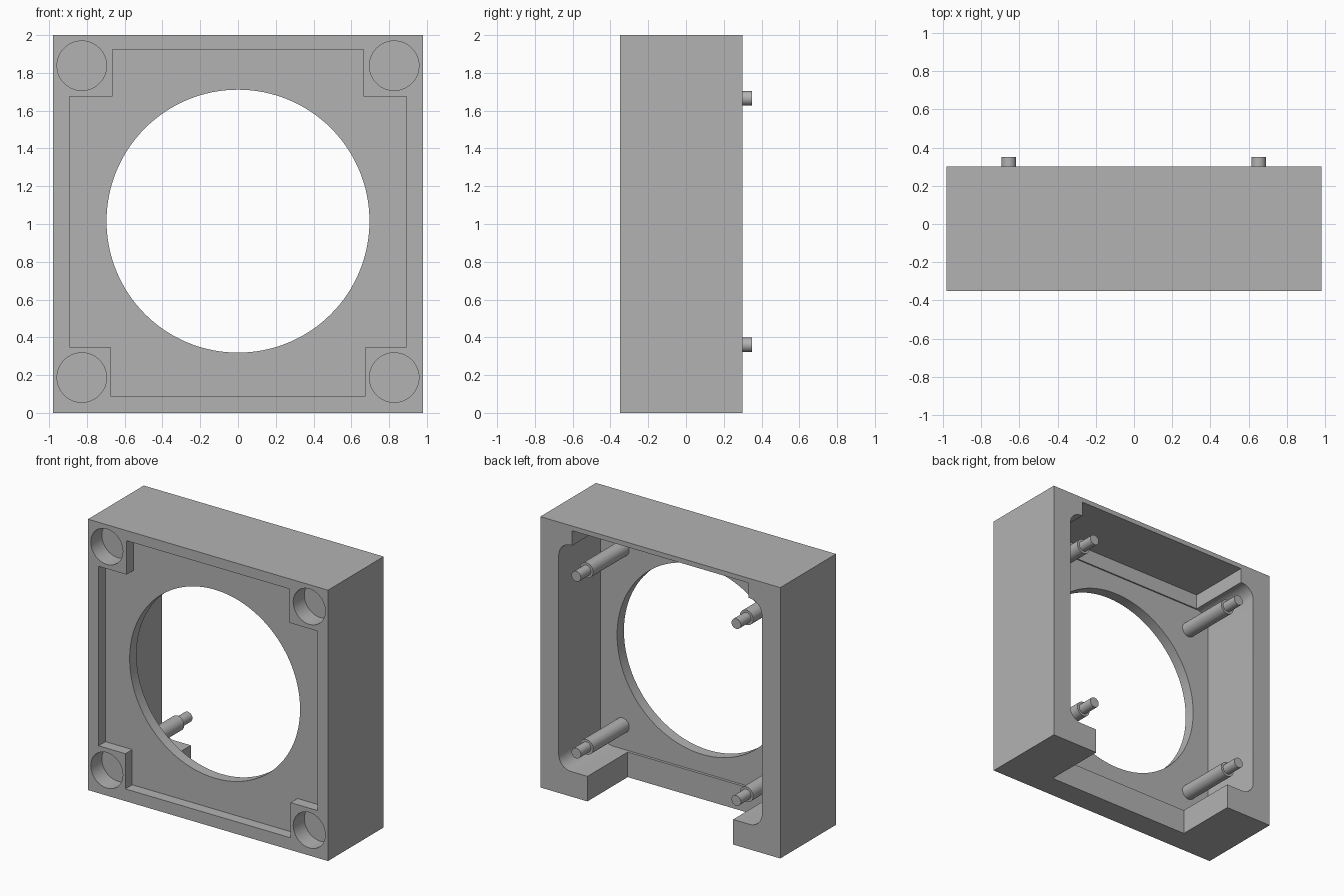
import bpy, bmesh, math

if "Cube" in bpy.data.objects:
    bpy.data.objects.remove(bpy.data.objects["Cube"], do_unlink=True)

grey = bpy.data.materials.new("plain grey")
grey.use_nodes = True
grey.diffuse_color = (0.45, 0.45, 0.45, 1)
grey.node_tree.nodes["Principled BSDF"].inputs["Base Color"].default_value = (0.45, 0.45, 0.45, 1)

FRONT, BACK = -0.35, 0.30      # housing faces
PANEL_FRONT, PANEL_BACK = -0.27, -0.19


def arc(cx, cz, r, start, end, n):
    """Points along an arc in the xz plane, angles in degrees."""
    return [(cx + r * math.cos(math.radians(start + (end - start) * i / n)),
             cz + r * math.sin(math.radians(start + (end - start) * i / n)))
            for i in range(n + 1)]


def circle(cx, cz, r, n=64):
    return arc(cx, cz, r, 0, 360, n)[:-1]


def rect(x, z0, z1):
    return [(-x, z0), (x, z0), (x, z1), (-x, z1)]


def add_prism(bm, outline, y0, y1):
    """Extrude an xz outline from y0 to y1."""
    face = bm.faces.new([bm.verts.new((x, y0, z)) for x, z in outline])
    ext = bmesh.ops.extrude_face_region(bm, geom=[face], use_keep_orig=True)
    verts = [g for g in ext["geom"] if isinstance(g, bmesh.types.BMVert)]
    bmesh.ops.translate(bm, verts=verts, vec=(0, y1 - y0, 0))


def make(name, *prisms):
    bm = bmesh.new()
    for p in prisms:
        add_prism(bm, *p)
    bmesh.ops.recalc_face_normals(bm, faces=bm.faces[:])
    mesh = bpy.data.meshes.new(name)
    bm.to_mesh(mesh)
    bm.free()
    mesh.materials.append(grey)
    obj = bpy.data.objects.new(name, mesh)
    bpy.context.collection.objects.link(obj)
    return obj


def activate(obj):
    bpy.ops.object.select_all(action="DESELECT")
    obj.select_set(True)
    bpy.context.view_layer.objects.active = obj


def cut(target, outline, y0, y1):
    cutter = make("cutter", (outline, y0, y1))
    cutter.hide_render = True
    mod = target.modifiers.new("cut", "BOOLEAN")
    mod.operation, mod.solver, mod.object = "DIFFERENCE", "EXACT", cutter
    activate(target)
    bpy.ops.object.modifier_apply(modifier=mod.name)
    bpy.data.objects.remove(cutter, do_unlink=True)


# Housing block
housing = make("housing", (rect(0.98, 0, 2), FRONT, BACK))

# Front recess with stepped corners
right_half = [(0.675, 0.09), (0.675, 0.35), (0.893, 0.35),
              (0.893, 1.675), (0.665, 1.675), (0.665, 1.925)]
recess = right_half + [(-x, z) for x, z in reversed(right_half)]
cut(housing, recess, FRONT - 0.1, PANEL_FRONT)

# Round corner sockets
for x in (-0.827, 0.827):
    for z in (0.187, 1.838):
        cut(housing, circle(x, z, 0.131), FRONT - 0.1, FRONT + 0.13)

# Rear pocket with rounded corners
r, px, z0, z1 = 0.1, 0.83, 0.185, 1.855
pocket = (arc(px - r, z0 + r, r, -90, 0, 10) + arc(px - r, z1 - r, r, 0, 90, 10)
          + arc(r - px, z1 - r, r, 90, 180, 10) + arc(r - px, z0 + r, r, 180, 270, 10))
cut(housing, pocket, PANEL_BACK, BACK + 0.1)

# Upper pocket extension and open lower notch
cut(housing, rect(0.72, 1.6, 1.965), -0.18, BACK + 0.1)
cut(housing, rect(0.595, -0.1, 0.4), -0.17, BACK + 0.1)

# Large round opening through the panel
cut(housing, circle(0, 1.015, 0.696, 128), FRONT - 0.1, 0)

# Stepped mounting posts
parts = [housing]
for side, x in (("right", -0.655), ("left", 0.652)):
    for level, z in (("lower", 0.36), ("upper", 1.665)):
        parts.append(make(f"{level}_{side}_post",
                          (circle(x, z, 0.055, 32), PANEL_BACK - 0.01, 0.23),
                          (circle(x, z, 0.038, 32), 0.22, 0.35)))

for part in parts:
    activate(part)
    bpy.ops.object.shade_smooth_by_angle(angle=math.radians(30))
